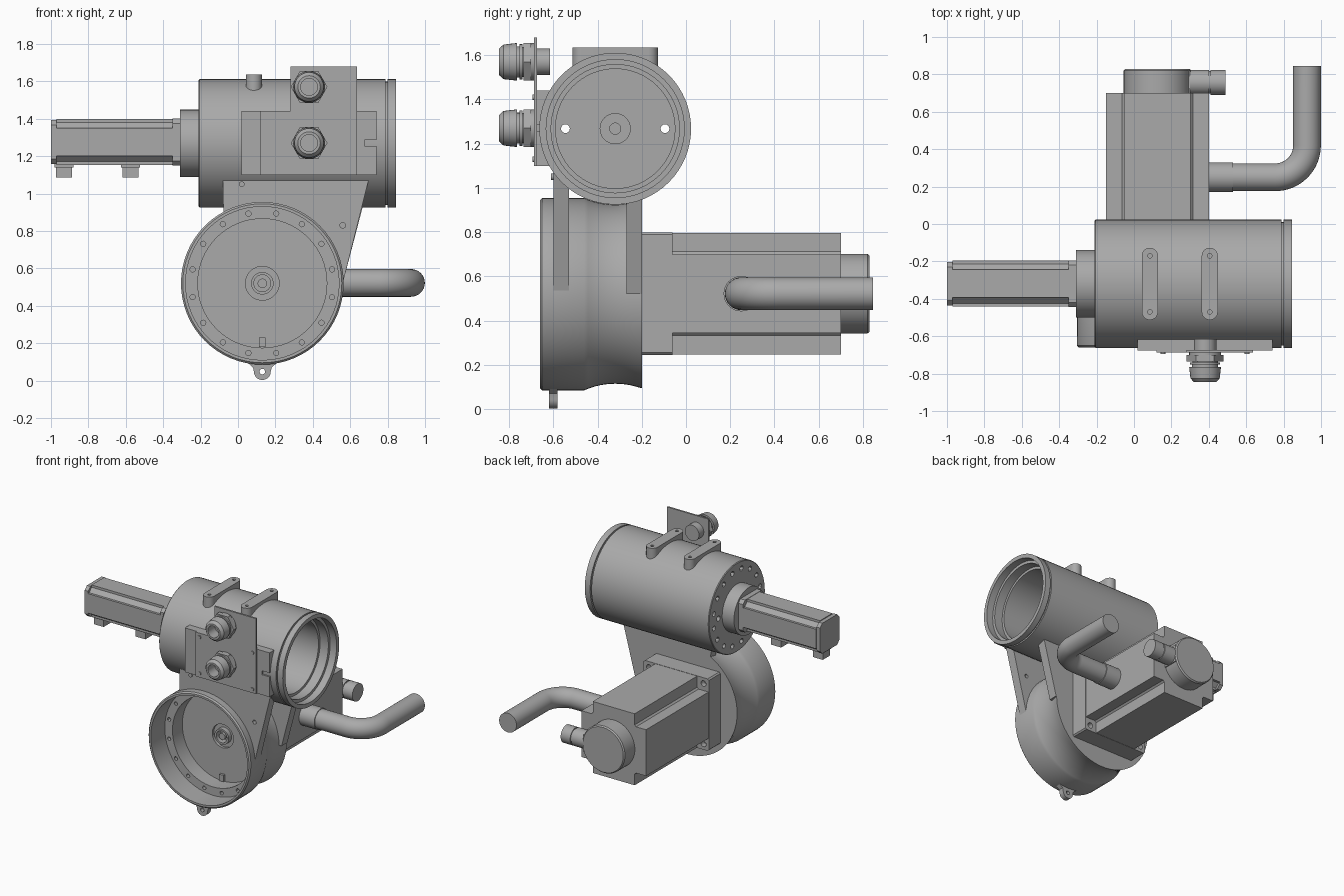
import bpy, bmesh
from math import sin, cos, pi, radians, sqrt
from mathutils import Vector

cube = bpy.data.objects.get("Cube")
if cube:
    bpy.data.objects.remove(cube, do_unlink=True)

metal = bpy.data.materials.new("grey metal")
metal.use_nodes = True
metal.diffuse_color = (0.4, 0.4, 0.4, 1)
metal.node_tree.nodes["Principled BSDF"].inputs["Base Color"].default_value = (0.4, 0.4, 0.4, 1)

SIDES = 64


def place(axis, u, v, t):
    return {"x": (t, u, v), "y": (u, t, v), "z": (u, v, t)}[axis]


def finish(name, bm):
    bmesh.ops.recalc_face_normals(bm, faces=bm.faces)
    mesh = bpy.data.meshes.new(name)
    bm.to_mesh(mesh)
    bm.free()
    mesh.materials.append(metal)
    ob = bpy.data.objects.new(name, mesh)
    bpy.context.collection.objects.link(ob)
    return ob


def lathe(name, axis, centre, profile, sides=SIDES):
    """Revolve (position, radius) points about an axis; open ends are capped."""
    bm = bmesh.new()
    rings = []
    for t, r in profile:
        n = sides if r > 0 else 1
        rings.append([bm.verts.new(place(axis, centre[0] + r * cos(2 * pi * i / sides),
                                         centre[1] + r * sin(2 * pi * i / sides), t))
                      for i in range(n)])
    for a, b in zip(rings, rings[1:]):
        for i in range(sides):
            j = (i + 1) % sides
            quad = [a[i % len(a)], a[j % len(a)], b[j % len(b)], b[i % len(b)]]
            bm.faces.new(list(dict.fromkeys(quad)))
    for ring in (rings[0], rings[-1]):
        if len(ring) > 1:
            bm.faces.new(ring)
    return finish(name, bm)


def rod(name, axis, centre, start, end, r, sides=32):
    return lathe(name, axis, centre, [(start, r), (end, r)], sides)


def prism(name, axis, outline, start, end):
    bm = bmesh.new()
    low, high = [[bm.verts.new(place(axis, u, v, t)) for u, v in outline] for t in (start, end)]
    n = len(outline)
    bm.faces.new(low)
    bm.faces.new(high)
    for i in range(n):
        bm.faces.new((low[i], low[(i + 1) % n], high[(i + 1) % n], high[i]))
    return finish(name, bm)


def box(name, x, y, z):
    return prism(name, "z", [(x[0], y[0]), (x[1], y[0]), (x[1], y[1]), (x[0], y[1])], *z)


def arc(centre, r, start, end, steps=16):
    return [(centre[0] + r * cos(radians(start + (end - start) * i / steps)),
             centre[1] + r * sin(radians(start + (end - start) * i / steps)))
            for i in range(steps + 1)]


def notched_square(centre, half, flat, corner):
    """Square outline with stepped corners, made from one repeated quarter."""
    pts = []
    for q in range(4):
        c, s = round(cos(q * pi / 2)), round(sin(q * pi / 2))
        for u, v in [(half, -flat), (half, flat)] + corner:
            pts.append((centre[0] + c * u - s * v, centre[1] + s * u + c * v))
    return pts


def cut(ob, cutters):
    for c in cutters:
        c.hide_render = True
        mod = ob.modifiers.new("cut", "BOOLEAN")
        mod.operation, mod.solver, mod.object = "DIFFERENCE", "EXACT", c
    bpy.context.view_layer.objects.active = ob
    for mod in list(ob.modifiers):
        bpy.ops.object.modifier_apply(modifier=mod.name)
    for c in cutters:
        bpy.data.objects.remove(c, do_unlink=True)


def hole_ring(axis, centre, radius, start, end, r, count=16):
    return [rod("hole_cutter", axis, p, start, end, r, 12)
            for p in arc(centre, radius, 180 / count, 360 + 180 / count, count)[:-1]]


# Upper drum, lying along x and open at its left end
U = (-0.32, 1.268)
upper = lathe("upper_drum", "x", U, [
    (0.02, 0), (0.02, 0.025), (0.05, 0.025), (0.05, 0.07), (0, 0.07), (0, 0.27), (0.72, 0.27),
    (0.72, 0.29), (0.79, 0.29), (0.79, 0.312), (0.845, 0.312), (0.845, 0.343), (0.80, 0.343),
    (0.80, 0.33), (0.788, 0.33), (0.788, 0.343), (-0.205, 0.343), (-0.21, 0.338), (-0.21, 0)])
cut(upper, hole_ring("x", U, 0.285, -0.25, -0.17, 0.019)
    + [rod("hole_cutter", "x", (U[0] + d, U[1]), -0.3, 0.1, 0.02, 16) for d in (-0.225, 0.225)])

# Lower drum, facing front, with a saddle groove under the upper drum
L = (0.13, 0.52)
groove = [(-0.32 + 0.14 * k / 8, 0.75 - sqrt(0.345 ** 2 - (0.14 * k / 8) ** 2)) for k in range(-8, 7)]
lower = lathe("lower_drum", "y", L, [
    (-0.33, 0), (-0.33, 0.045), (-0.385, 0.045), (-0.385, 0.06), (-0.35, 0.06), (-0.35, 0.09),
    (-0.37, 0.09), (-0.37, 0.345), (-0.49, 0.345), (-0.49, 0.41), (-0.66, 0.41), (-0.66, 0.425),
    (-0.65, 0.435)] + groove + [(-0.2, 0.425), (-0.2, 0)])
cut(lower, hole_ring("y", L, 0.38, -0.6, -0.45, 0.014))
rod("lower_shaft", "y", L, -0.34, -0.38, 0.025)
box("drum_key", (0.112, 0.148), (-0.39, -0.36), (0.18, 0.23))

# Ear below the lower drum
ear = prism("drum_ear", "y", [(0.22, 0.105), (0.04, 0.105), (0.08, 0.07)]
            + arc((0.13, 0.048), 0.045, 180, 360) + [(0.18, 0.07)], -0.62, -0.58)
cut(ear, [rod("hole_cutter", "y", (0.13, 0.048), -0.7, -0.5, 0.015, 16)])

# Two bracket plates joining the drums
front_plate = prism("front_bracket_plate", "y",
                    [(-0.08, 1.08), (0.70, 1.08)] + arc(L, 0.43, 0, 119), -0.60, -0.53)
cut(front_plate, [rod("hole_cutter", "y", (0.56, 0.83), -0.7, -0.4, 0.015, 16)])
prism("rear_bracket_plate", "y",
      [(-0.08, 0.96), (0.675, 0.96), (0.56, 0.52)] + arc(L, 0.39, 0, 119), -0.27, -0.20)
rod("bracket_screw", "y", (0.02, 1.05), -0.61, -0.59, 0.015, 16)

# Side motor on the upper drum
rod("side_motor_boss", "x", U, -0.31, -0.2, 0.18, SIDES)
S = (-0.319, 1.275)
side_outline = notched_square(S, 0.123, 0.075, [(0.105, 0.075), (0.075, 0.105)])
prism("side_motor_body", "x", side_outline, -0.97, -0.35)
wide = notched_square(S, 0.125, 0.1, [])
prism("side_motor_flange", "x", wide, -0.35, -0.31)
prism("side_motor_cap", "x", notched_square(S, 0.117, 0.09, []), -1.0, -0.97)
for x in (-0.93, -0.575):
    box("side_motor_connector", (x - 0.042, x + 0.042), (-0.365, -0.275), (1.085, 1.16))
    box("connector_collar", (x - 0.05, x + 0.05), (-0.375, -0.265), (1.14, 1.16))

# Rear motor behind the lower drum
M = (0.125, 0.522)
flange = prism("rear_motor_flange", "y", notched_square(M, 0.277, 0.267, []), -0.21, -0.06)
cut(flange, [rod("hole_cutter", "y", (M[0] + a, M[1] + b), -0.1, 0, 0.022, 16)
             for a in (-0.232, 0.232) for b in (-0.232, 0.232)])
prism("rear_motor_body", "y", notched_square(M, 0.275, 0.178, [(0.19, 0.178), (0.178, 0.19)]), -0.1, 0.7)
lathe("rear_motor_cap", "y", M, [(0.68, 0.18), (0.82, 0.18), (0.83, 0.172)])
box("cap_neck", (0.13, 0.30), (0.69, 0.82), (0.455, 0.589))
lathe("rear_connector", "x", (0.757, 0.522), [
    (0.28, 0.067), (0.40, 0.067), (0.40, 0.06), (0.41, 0.06), (0.41, 0.067), (0.49, 0.067)], 32)

# Bent pipe from the rear motor
rod("pipe_collar", "x", (0.25, 0.522), 0.38, 0.53, 0.08)
path = [(0.39, 0.25)] + arc((0.755, 0.42), 0.17, -90, 0) + [(0.925, 0.845)]
bm = bmesh.new()
rings = []
for i, p in enumerate(path):
    a, b = Vector(path[max(i - 1, 0)]), Vector(path[min(i + 1, len(path) - 1)])
    d = (b - a).normalized()
    if i == 1:
        d = Vector((1, 0))
    if i == len(path) - 2:
        d = Vector((0, 1))
    rings.append([bm.verts.new((p[0] + d.y * 0.074 * cos(w), p[1] - d.x * 0.074 * cos(w),
                                0.522 + 0.074 * sin(w)))
                  for w in [2 * pi * k / 32 for k in range(32)]])
for a, b in zip(rings, rings[1:]):
    for i in range(32):
        bm.faces.new((a[i], a[i - 1], b[i - 1], b[i]))
bm.faces.new(rings[0])
bm.faces.new(rings[-1])
finish("bent_pipe", bm)

# Cable plate on the front of the upper drum
backing = box("cable_backing", (0.02, 0.74), (-0.675, -0.61), (1.10, 1.44))
cut(backing, [box("slot_cutter", (0.675, 0.745), (-0.7, -0.655), (1.255, 1.285))])
prism("cable_plate", "y", [(0.12, 1.10), (0.635, 1.10), (0.635, 1.68), (0.28, 1.68),
                           (0.28, 1.44), (0.12, 1.44)], -0.688, -0.674)
for x in (0.155, 0.605):
    for z in (1.13, 1.41):
        rod("plate_screw", "y", (x, z), -0.695, -0.68, 0.013, 16)

# Cable glands
for z in (1.27, 1.57):
    c = (0.38, z)
    rod("gland_washer", "y", c, -0.70, -0.685, 0.085)
    rod("gland_hex", "y", c, -0.735, -0.70, 0.098, 6)
    lathe("gland_cap", "y", c, [
        (-0.76, 0), (-0.76, 0.045), (-0.845, 0.045), (-0.845, 0.06), (-0.825, 0.078),
        (-0.765, 0.085), (-0.765, 0.07), (-0.752, 0.07), (-0.752, 0.08), (-0.74, 0.08),
        (-0.74, 0.068), (-0.72, 0.068), (-0.72, 0)], 32)
    rod("gland_thread", "y", c, -0.68, -0.615, 0.06)

# Rounded pads on top of the upper drum
for x in (0.085, 0.405):
    pad = prism("top_pad", "z", arc((x, -0.17), 0.043, 0, 180)
                + arc((x, -0.47), 0.043, 180, 360), 1.55, 1.635)
    cut(pad, [rod("hole_cutter", "z", (x, y), 1.6, 1.7, 0.012, 12) for y in (-0.17, -0.47)])

# Smooth round surfaces, keep edges sharp
for ob in bpy.context.collection.objects:
    if ob.type == "MESH" and ob.data.materials and ob.data.materials[0] == metal:
        ob.select_set(True)
        bpy.context.view_layer.objects.active = ob
bpy.ops.object.shade_smooth_by_angle(angle=radians(30))
